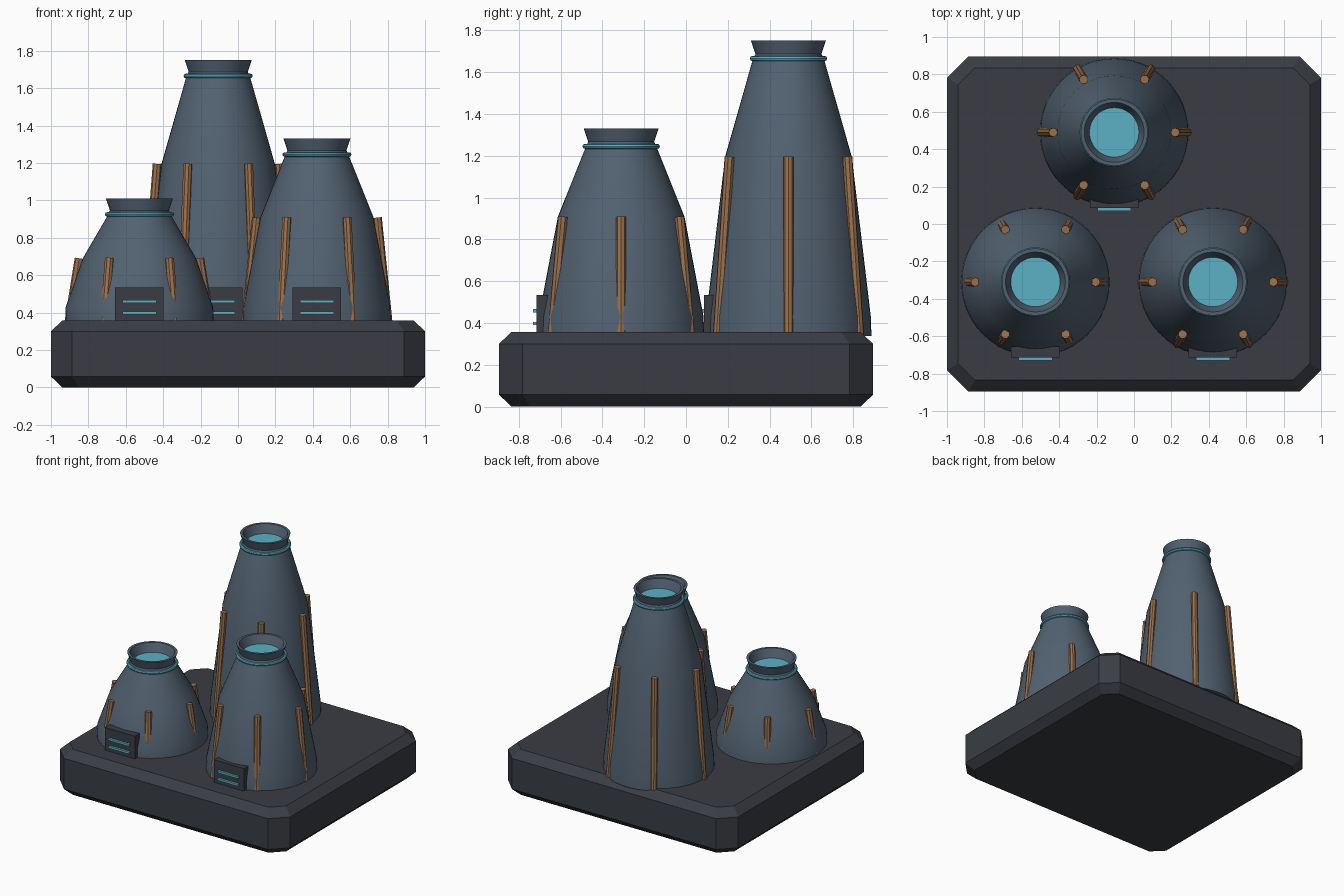
import bpy
import bmesh
from math import sin, cos, pi, radians
from mathutils import Vector

if "Cube" in bpy.data.objects:
    bpy.data.objects.remove(bpy.data.objects["Cube"], do_unlink=True)


def material(name, rgb):
    mat = bpy.data.materials.new(name)
    mat.use_nodes = True
    mat.diffuse_color = (*rgb, 1)
    mat.node_tree.nodes["Principled BSDF"].inputs["Base Color"].default_value = (*rgb, 1)
    return mat


SLATE = material("slate_blue", (0.085, 0.122, 0.165))
CHARCOAL = material("charcoal", (0.041, 0.046, 0.057))
COPPER = material("copper", (0.34, 0.165, 0.07))
CYAN = material("cyan", (0.105, 0.44, 0.56))


def finish(name, bm, mat, smooth=False):
    bmesh.ops.recalc_face_normals(bm, faces=bm.faces)
    mesh = bpy.data.meshes.new(name)
    bm.to_mesh(mesh)
    bm.free()
    mesh.materials.append(mat)
    obj = bpy.data.objects.new(name, mesh)
    bpy.context.collection.objects.link(obj)
    if smooth:
        bpy.ops.object.select_all(action="DESELECT")
        obj.select_set(True)
        bpy.context.view_layer.objects.active = obj
        bpy.ops.object.shade_smooth_by_angle(angle=radians(35))
    return obj


def loft(name, rings, mat, smooth=False, closed=False):
    """Skin a stack of point rings; cap the ends unless it loops on itself."""
    bm = bmesh.new()
    loops = [[bm.verts.new(p) for p in ring] for ring in rings]
    pairs = list(zip(loops, loops[1:]))
    if closed:
        pairs.append((loops[-1], loops[0]))
    else:
        bm.faces.new(loops[0])
        bm.faces.new(loops[-1])
    for a, b in pairs:
        for i in range(len(a)):
            j = (i + 1) % len(a)
            bm.faces.new((a[i], a[j], b[j], b[i]))
    return finish(name, bm, mat, smooth)


def circle(x, y, z, r, n=48):
    return [(x + r * cos(2 * pi * i / n), y + r * sin(2 * pi * i / n), z) for i in range(n)]


def box(name, low, high, mat):
    bm = bmesh.new()
    bmesh.ops.create_cube(bm, size=1)
    low, high = Vector(low), Vector(high)
    for v in bm.verts:
        v.co = (low + high) / 2 + v.co * (high - low)
    return finish(name, bm, mat)


def rod(name, start, end, radius, mat):
    start, end = Vector(start), Vector(end)
    axis = end - start
    bm = bmesh.new()
    bmesh.ops.create_cone(bm, cap_ends=True, segments=8, radius1=radius,
                          radius2=radius, depth=axis.length)
    turn = axis.to_track_quat("Z", "Y").to_matrix()
    for v in bm.verts:
        v.co = turn @ v.co + (start + end) / 2
    return finish(name, bm, mat)


# Chamfered base slab
def octagon(hx, hy, cut, z):
    quarter = [(hx, hy - cut), (hx - cut, hy)]
    pts = quarter + [(-x, y) for x, y in reversed(quarter)]
    return [(x, y, z) for x, y in pts + [(-x, -y) for x, y in pts]]


FLOOR = 0.357
loft("base_slab", [octagon(0.94, 0.835, 0.09, 0), octagon(1, 0.895, 0.113, 0.058),
                   octagon(1, 0.895, 0.113, 0.3), octagon(0.94, 0.835, 0.09, FLOOR)], CHARCOAL)


# One tower: tapered shell, collar, glowing core, ribs and control panel
def tower(label, x, y, shoulder, top, rib_foot, rib_head):
    ring_z = top - 0.085
    profile = [(0.397, FLOOR - 0.02), (0.394, 0.43), (0.303, shoulder), (0.172, ring_z - 0.01),
               (0.158, ring_z + 0.022), (0.179, top), (0.16, top), (0.132, top - 0.07)]
    loft(label + "_shell", [circle(x, y, z, r) for r, z in profile], SLATE, smooth=True)
    loft(label + "_core", [circle(x, y, top - z, 0.132) for z in (0.072, 0.066)], CYAN)

    # Light ring under the collar
    section = [2 * pi * k / 8 for k in range(8)]
    loft(label + "_light_ring",
         [circle(x, y, ring_z + 0.012 * sin(t), 0.173 + 0.012 * cos(t)) for t in section],
         CYAN, smooth=True, closed=True)

    # Copper ribs
    for k in range(6):
        c, s = cos(k * pi / 3), sin(k * pi / 3)
        rod(f"{label}_rib_{k + 1}", (x + rib_foot * c, y + rib_foot * s, FLOOR - 0.01),
            (x + rib_head * c, y + rib_head * s, shoulder), 0.024, COPPER)

    # Control panel with two light strips
    front = y - 0.404
    box(label + "_panel", (x - 0.13, front, FLOOR - 0.01),
        (x + 0.13, front + 0.06, 0.535), CHARCOAL)
    for k, z in enumerate((0.398, 0.458)):
        box(f"{label}_panel_strip_{k + 1}", (x - 0.09, front - 0.017, z - 0.008),
            (x + 0.09, front + 0.005, z + 0.008), CYAN)


tower("short_tower", -0.527, -0.31, 0.69, 1.01, 0.377, 0.322)
tower("middle_tower", 0.422, -0.31, 0.908, 1.33, 0.38, 0.323)
tower("tall_tower", -0.106, 0.49, 1.195, 1.75, 0.39, 0.326)
